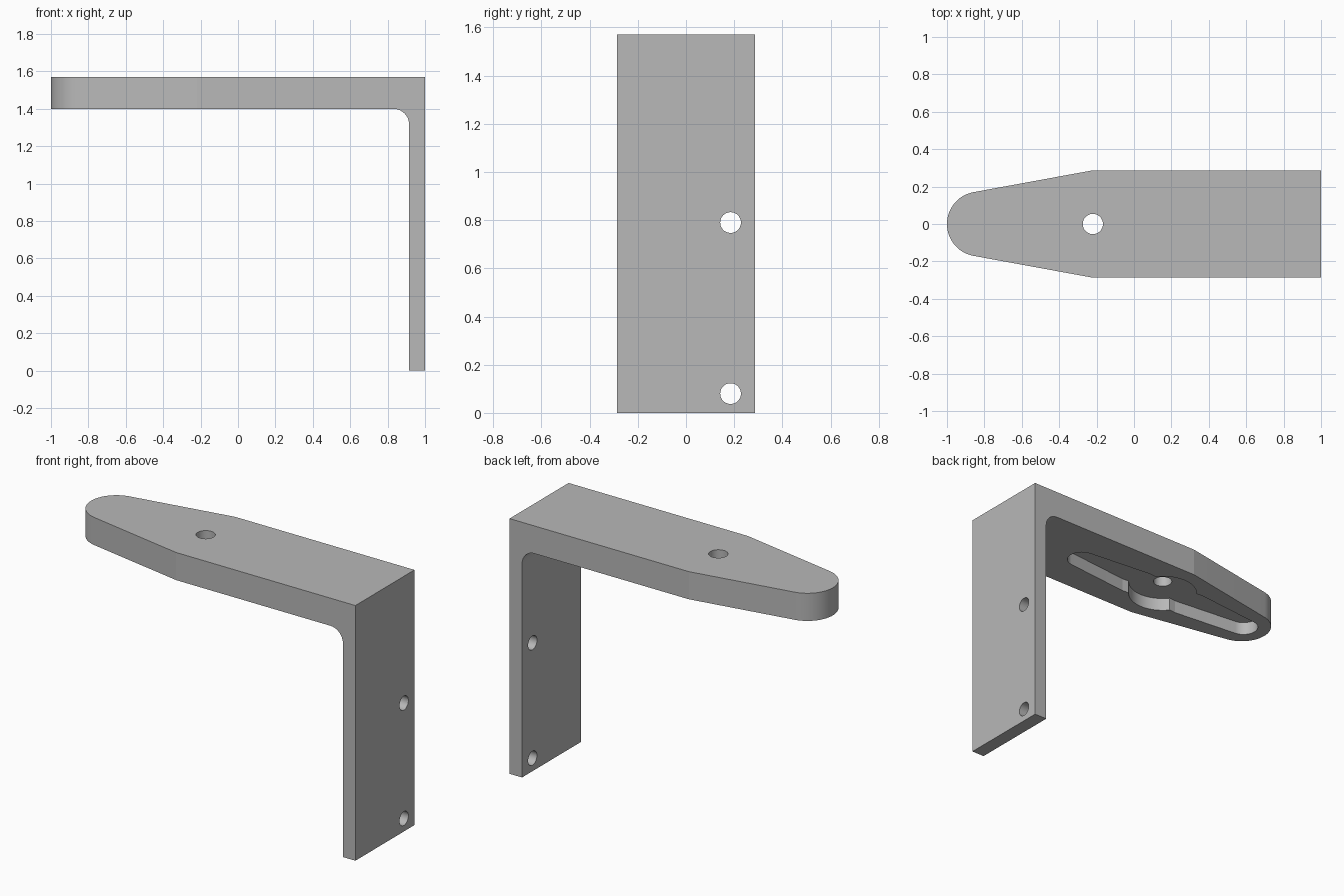
import bpy
import bmesh
from math import sin, cos, pi, radians, sqrt
from mathutils import Vector

cube = bpy.data.objects.get("Cube")
if cube:
    bpy.data.objects.remove(cube, do_unlink=True)

HALF_WIDTH = 0.287
TOP, UNDERSIDE, RECESS_FLOOR = 1.57, 1.40, 1.48
LEG_INNER = 0.915
PIVOT_X = -0.22      # centre of the arm hole and of the recess

grey = bpy.data.materials.new("grey_metal")
grey.use_nodes = True
grey.diffuse_color = (0.48, 0.48, 0.48, 1)
grey.node_tree.nodes["Principled BSDF"].inputs["Base Color"].default_value = grey.diffuse_color


def arc(cx, cy, r, start, end, steps):
    """Points on an arc, angles in degrees."""
    angles = [radians(start + (end - start) * i / steps) for i in range(steps + 1)]
    return [(cx + r * cos(a), cy + r * sin(a)) for a in angles]


def prism(name, points, to_3d, offset):
    """Extrude a flat outline along an offset vector."""
    bm = bmesh.new()
    face = bm.faces.new([bm.verts.new(to_3d(*p)) for p in points])
    grown = bmesh.ops.extrude_face_region(bm, geom=[face], use_keep_orig=True)
    moved = [v for v in grown["geom"] if isinstance(v, bmesh.types.BMVert)]
    bmesh.ops.translate(bm, verts=moved, vec=Vector(offset))
    bmesh.ops.recalc_face_normals(bm, faces=bm.faces)
    mesh = bpy.data.meshes.new(name)
    bm.to_mesh(mesh)
    bm.free()
    mesh.materials.append(grey)
    obj = bpy.data.objects.new(name, mesh)
    bpy.context.collection.objects.link(obj)
    return obj


def combine(target, tool, operation):
    """Apply a boolean and discard the helper."""
    tool.hide_render = True
    mod = target.modifiers.new(tool.name, "BOOLEAN")
    mod.operation, mod.object, mod.solver = operation, tool, "EXACT"
    bpy.context.view_layer.objects.active = target
    bpy.ops.object.modifier_apply(modifier=mod.name)
    bpy.data.objects.remove(tool, do_unlink=True)


# L-shaped side profile with a filleted inner corner
fillet = 0.085
side = [(-1.2, TOP), (1, TOP), (1, 0), (LEG_INNER, 0)]
side += arc(LEG_INNER - fillet, UNDERSIDE - fillet, fillet, 0, 90, 12)
side += [(-1.2, UNDERSIDE)]
bracket = prism("shelf_bracket", side, lambda x, z: (x, -0.5, z), (0, 1, 0))

# Plan outline: straight, tapered, then a rounded tip
plan = [(1.1, -HALF_WIDTH), (1.1, HALF_WIDTH), (PIVOT_X, HALF_WIDTH)]
plan += arc(-0.827, 0, 0.173, 100.5, 259.5, 30)
plan += [(PIVOT_X, -HALF_WIDTH)]
outline = prism("plan_outline", plan, lambda x, y: (x, y, -0.5), (0, 0, 3))
combine(bracket, outline, "INTERSECT")

# Underside recess: a round boss pocket with two tapered round-ended arms
reach, end_r, hub_r, taper = 0.62, 0.085, 0.2, 0.1
tilt = 5.7
join = 0.16
join_y = sqrt(hub_r ** 2 - join ** 2)
quarter = arc(reach, 0, end_r, 0, 90 - tilt, 12)
quarter += [(join + 0.04, end_r + taper * (reach - join - 0.04))]
quarter += arc(0, 0, hub_r, 38, 90, 10)
half = quarter + [(-x, y) for x, y in reversed(quarter[:-1])]
loop = half + [(x, -y) for x, y in reversed(half[1:-1])]
recess = prism("recess", loop, lambda x, y: (PIVOT_X + x, y, UNDERSIDE - 0.05),
               (0, 0, RECESS_FLOOR - UNDERSIDE + 0.05))
combine(bracket, recess, "DIFFERENCE")

# Hole through the arm
circle = arc(PIVOT_X, 0, 0.054, 0, 360, 48)[:-1]
combine(bracket, prism("arm_hole", circle, lambda x, y: (x, y, 1.3), (0, 0, 0.5)), "DIFFERENCE")

# Two screw holes through the leg
for z in (0.08, 0.79):
    circle = arc(0.185, z, 0.043, 0, 360, 48)[:-1]
    combine(bracket, prism("screw_hole", circle, lambda y, h: (0.8, y, h), (0.4, 0, 0)), "DIFFERENCE")

bpy.ops.object.select_all(action="DESELECT")
bracket.select_set(True)
bpy.context.view_layer.objects.active = bracket
bpy.ops.object.shade_smooth_by_angle(angle=radians(9))
